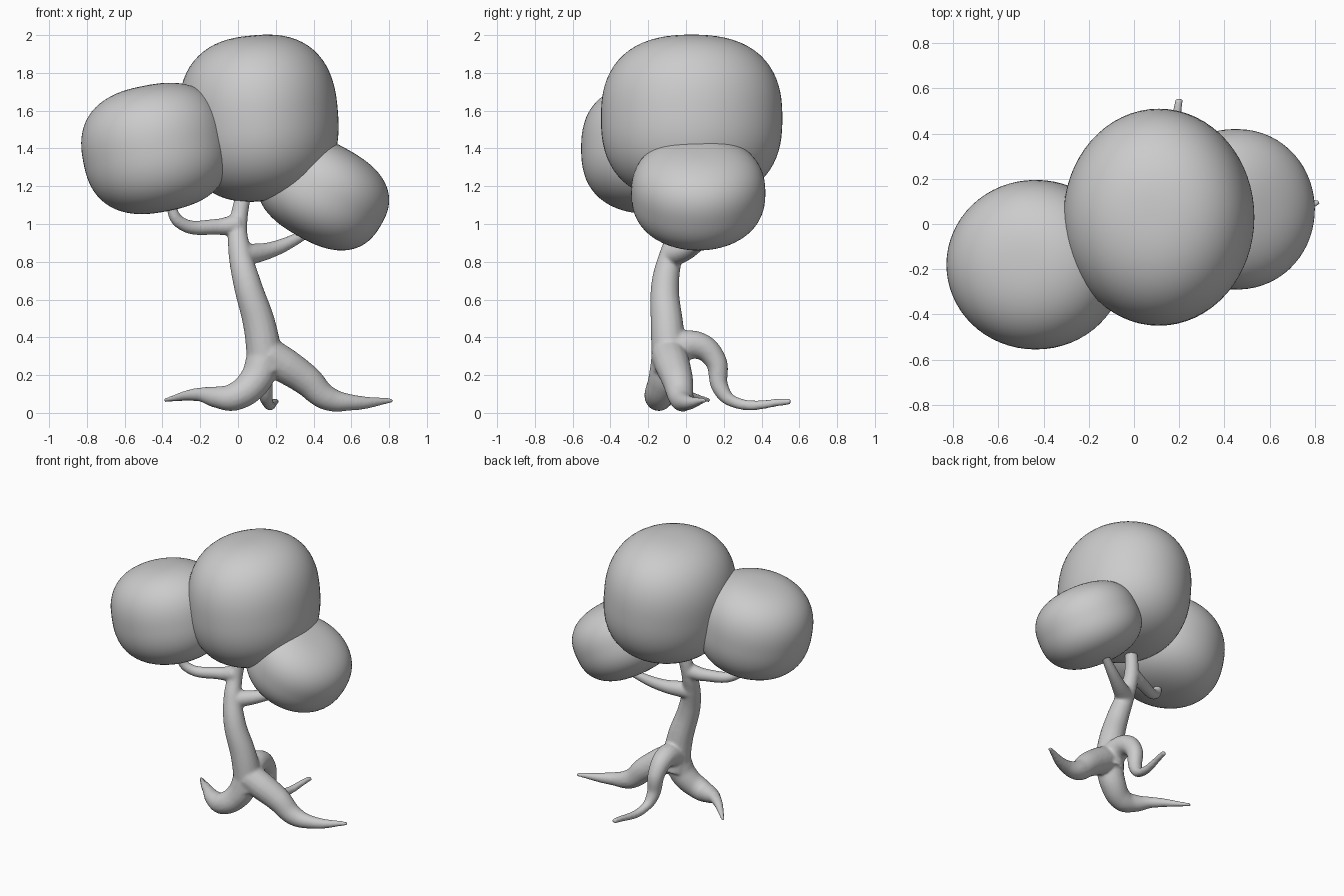
import bpy, bmesh, math
from mathutils import Matrix, Vector

if "Cube" in bpy.data.objects:
    bpy.data.objects.remove(bpy.data.objects["Cube"])


# Foliage: a rounded drum (superellipsoid), tilted about y, sized to its extents
def foliage(name, centre, size, tilt, flat, n=2.5):
    bm = bmesh.new()
    bmesh.ops.create_uvsphere(bm, u_segments=64, v_segments=40, radius=1)
    rot = Matrix.Rotation(math.radians(tilt), 3, 'Y')
    for v in bm.verts:
        r = math.hypot(v.co.x, v.co.y)
        p = v.co * (r ** n + abs(v.co.z) ** n) ** (-1 / n)
        v.co = rot @ Vector((p.x, p.y, p.z * flat))
    big = [max(abs(v.co[i]) for v in bm.verts) for i in range(3)]
    for v in bm.verts:
        v.co = Vector([centre[i] + v.co[i] / big[i] * size[i] / 2 for i in range(3)])
    me = bpy.data.meshes.new(name)
    bm.to_mesh(me)
    bm.free()
    me.shade_smooth()
    bpy.context.collection.objects.link(bpy.data.objects.new(name, me))


# Limb: a smooth tube along a path, its radius falling from r0 to r1
def limb(name, r0, r1, power, pts):
    cu = bpy.data.curves.new(name, 'CURVE')
    cu.dimensions = '3D'
    cu.bevel_depth = 1
    cu.bevel_resolution = 6
    cu.use_fill_caps = True
    sp = cu.splines.new('BEZIER')
    sp.bezier_points.add(len(pts) - 1)
    for i, (b, co) in enumerate(zip(sp.bezier_points, pts)):
        b.co = co
        b.radius = r0 + (r1 - r0) * (i / (len(pts) - 1)) ** power
        b.handle_left_type = b.handle_right_type = 'AUTO'
    ob = bpy.data.objects.new(name, cu)
    bpy.context.collection.objects.link(ob)
    return ob


foliage("foliage_top", (0.11, 0.03, 1.56), (0.845, 0.96, 0.885), -5, 0.98)
foliage("foliage_left", (-0.435, -0.18, 1.4), (0.79, 0.75, 0.695), -11, 0.86)
foliage("foliage_right", (0.45, 0.065, 1.165), (0.7, 0.71, 0.61), 30, 0.76)

# Trunk, three roots and two branches
parts = [
    limb("trunk", 0.1, 0.036, 1, [
        (0.15, -0.08, 0.22), (0.115, -0.1, 0.46), (0.05, -0.11, 0.68),
        (0.01, -0.075, 0.85), (0, -0.03, 0.98), (0.06, 0.02, 1.28)]),
    limb("root_right", 0.097, 0.013, 2, [
        (0.15, -0.09, 0.31), (0.25, -0.07, 0.25), (0.36, -0.045, 0.175),
        (0.47, -0.025, 0.08), (0.6, 0, 0.055), (0.82, 0.1, 0.066)]),
    limb("root_left", 0.092, 0.012, 1.7, [
        (0.14, -0.09, 0.3), (0.09, -0.115, 0.17), (-0.02, -0.145, 0.085),
        (-0.11, -0.12, 0.083), (-0.2, -0.06, 0.097), (-0.39, 0.125, 0.067)]),
    limb("root_back", 0.09, 0.018, 0.9, [
        (0.14, -0.08, 0.33), (0.13, 0.06, 0.358), (0.13, 0.155, 0.28),
        (0.14, 0.183, 0.13), (0.155, 0.25, 0.06), (0.2, 0.555, 0.06)]),
    limb("branch_left", 0.055, 0.026, 0.8, [
        (0, -0.03, 1), (-0.11, -0.06, 0.985), (-0.31, -0.15, 1.01),
        (-0.365, -0.18, 1.12)]),
    limb("branch_right", 0.062, 0.021, 1, [
        (0.01, -0.08, 0.83), (0.19, 0.03, 0.868), (0.42, 0.15, 0.98)]),
]

# Merge limbs into one smooth skin
bpy.ops.object.select_all(action='DESELECT')
for ob in parts:
    ob.select_set(True)
bpy.context.view_layer.objects.active = parts[0]
bpy.ops.object.convert(target='MESH')
bpy.ops.object.join()
tree = bpy.context.view_layer.objects.active
tree.name = "trunk_and_roots"
m = tree.modifiers.new("fuse", 'REMESH')
m.mode = 'VOXEL'
m.voxel_size = 0.008
m.use_smooth_shade = True
s = tree.modifiers.new("soften", 'SMOOTH')
s.factor = 0.5
s.iterations = 14
